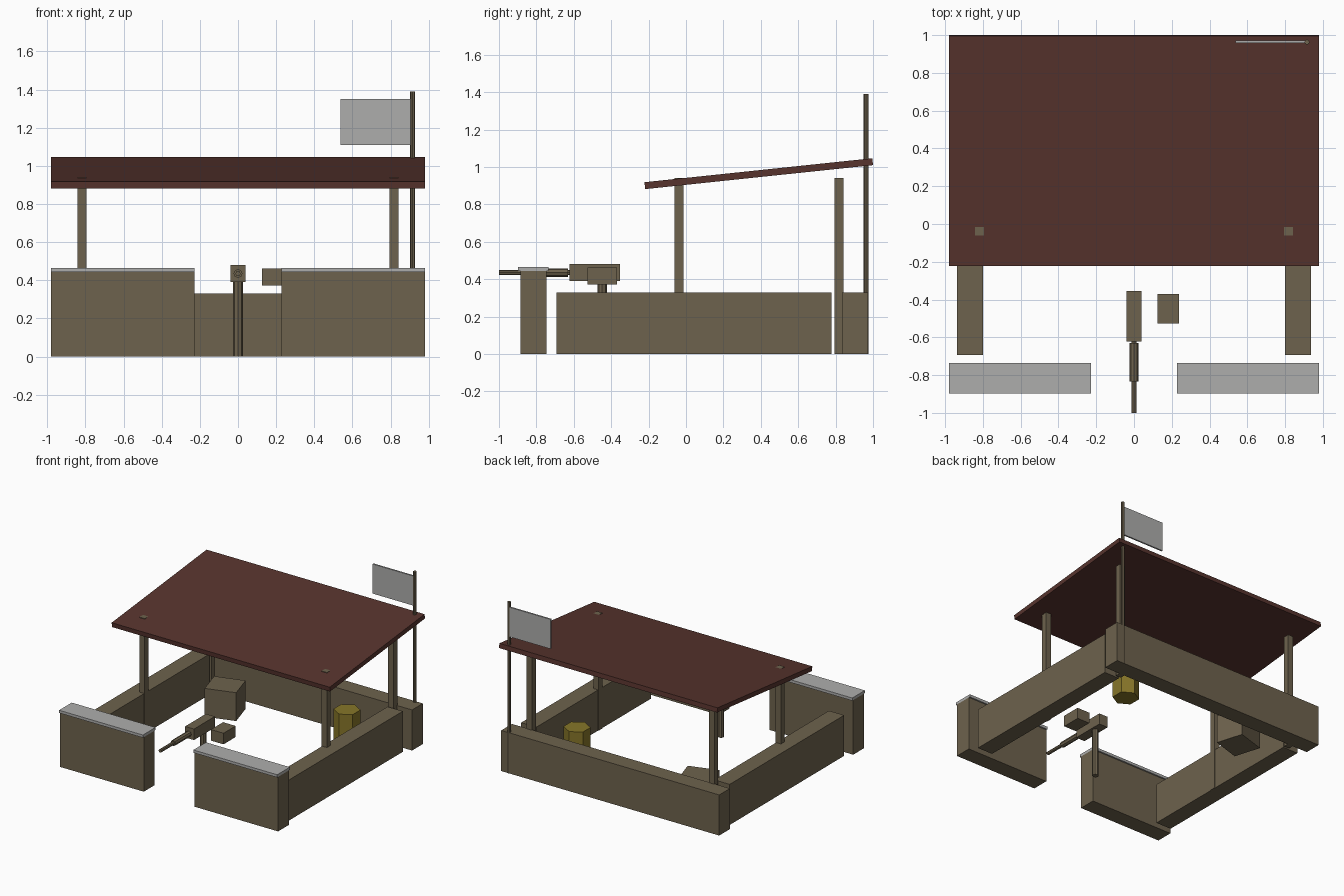
import bpy, math
from mathutils import Vector

if "Cube" in bpy.data.objects:
    bpy.data.objects.remove(bpy.data.objects["Cube"])


def material(name, rgb):
    m = bpy.data.materials.new(name)
    m.diffuse_color = (*rgb, 1)
    m.use_nodes = True
    m.node_tree.nodes["Principled BSDF"].inputs["Base Color"].default_value = m.diffuse_color
    return m


SAND = material("drab_sand", (0.155, 0.123, 0.075))
ROOF = material("rust_brown", (0.096, 0.034, 0.027))
GREY = material("pale_grey", (0.42, 0.42, 0.415))
YELLOW = material("drum_yellow", (0.24, 0.18, 0.022))


def box(name, lo, hi, mat, rot=(0, 0, 0)):
    """Box between two corners, turned about its own centre."""
    lo, hi = Vector(lo), Vector(hi)
    bpy.ops.mesh.primitive_cube_add(size=1, location=(lo + hi) / 2, rotation=rot)
    ob = bpy.context.object
    ob.name = name
    ob.scale = hi - lo
    ob.data.materials.append(mat)
    return ob


def rod(name, a, b, radius, mat, sides=8):
    """Flat-sided cylinder from point a to point b."""
    a, b = Vector(a), Vector(b)
    d = b - a
    rot = (math.pi / 2, 0, 0) if abs(d.y) > abs(d.z) else (0, 0, 0)
    bpy.ops.mesh.primitive_cylinder_add(vertices=sides, radius=radius, depth=d.length,
                                        location=(a + b) / 2, rotation=rot)
    ob = bpy.context.object
    ob.name = name
    ob.data.materials.append(mat)
    return ob


def mirrored_box(name, lo, hi, mat):
    """Box on the right side plus its copy on the left."""
    box("right_" + name, lo, hi, mat)
    box("left_" + name, (-hi[0], lo[1], lo[2]), (-lo[0], hi[1], hi[2]), mat)


# Low walls around the post
mirrored_box("front_wall", (0.227, -0.885, 0), (0.98, -0.747, 0.443), SAND)
mirrored_box("front_wall_cap", (0.227, -0.897, 0.443), (0.98, -0.735, 0.465), GREY)
mirrored_box("side_wall", (0.80, -0.693, 0), (0.937, 0.778, 0.33), SAND)
box("back_wall", (-0.98, 0.835, 0), (0.98, 0.973, 0.33), SAND)

# Roof posts
for label, y in (("front", -0.038), ("rear", 0.817)):
    mirrored_box(label + "_post", (0.795, y - 0.024, 0), (0.843, y + 0.024, 0.94), SAND)

# Sloping roof slab
box("roof", (-0.98, 0.389 - 0.6125, 0.9455), (0.98, 0.389 + 0.6125, 0.9825), ROOF,
    (math.radians(6), 0, 0))

# Flag and pole
rod("flag_pole", (0.916, 0.963, 0), (0.916, 0.963, 1.39), 0.0135, SAND)
box("flag", (0.537, 0.959, 1.11), (0.906, 0.972, 1.35), GREY)

# Mounted gun
rod("gun_mount", (0, -0.448, 0), (0, -0.448, 0.40), 0.025, SAND)
box("gun_body", (-0.04, -0.622, 0.39), (0.04, -0.354, 0.48), SAND)
rod("barrel_sleeve", (0, -0.833, 0.435), (0, -0.631, 0.435), 0.023, SAND)
rod("barrel", (0, -1.0, 0.435), (0, -0.60, 0.435), 0.0135, SAND)
box("ammo_box", (0.125, -0.526, 0.372), (0.238, -0.37, 0.462), SAND)

# Crate and drum inside
box("crate", (-0.647, 0.473, 0), (-0.403, 0.697, 0.23), SAND, (0, 0, math.radians(17)))
rod("drum", (0.57, 0.585, 0), (0.57, 0.585, 0.32), 0.1, YELLOW, 6)
